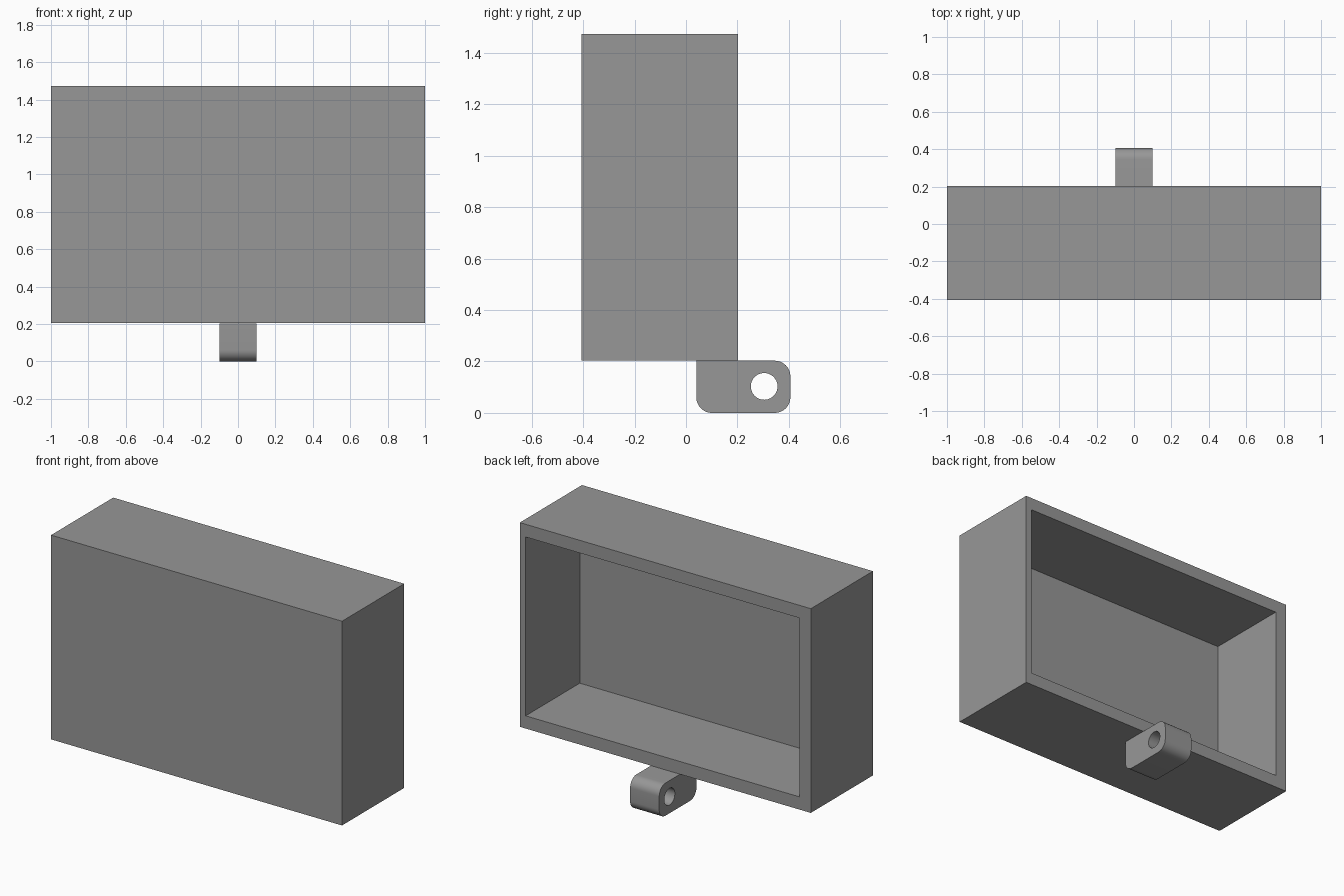
import bpy, bmesh, math
from mathutils import Vector

if "Cube" in bpy.data.objects:
    bpy.data.objects.remove(bpy.data.objects["Cube"])

grey = bpy.data.materials.new("plain_grey")
grey.diffuse_color = (0.31, 0.31, 0.31, 1)
grey.use_nodes = True
grey.node_tree.nodes["Principled BSDF"].inputs["Base Color"].default_value = grey.diffuse_color


def finish(name, bm):
    bmesh.ops.recalc_face_normals(bm, faces=bm.faces)
    mesh = bpy.data.meshes.new(name)
    bm.to_mesh(mesh)
    bm.free()
    mesh.materials.append(grey)
    obj = bpy.data.objects.new(name, mesh)
    bpy.context.collection.objects.link(obj)
    bpy.ops.object.select_all(action='DESELECT')
    obj.select_set(True)
    bpy.context.view_layer.objects.active = obj
    bpy.ops.object.shade_smooth_by_angle(angle=math.radians(30))
    return obj


# Hollow housing, open at the back: rectangular rings swept out, over the rim and in
FRONT, BACK, BOTTOM, TOP = -0.407, 0.203, 0.204, 1.473
WALL, THIN_WALL = 0.079, 0.04
outer = (-1.0, 1.0, BOTTOM, TOP)
inner = (-1.0 + WALL, 1.0 - THIN_WALL, BOTTOM + WALL, TOP - WALL)
bm = bmesh.new()
rings = []
for (x0, x1, z0, z1), y in ((outer, FRONT), (outer, BACK), (inner, BACK), (inner, FRONT + WALL)):
    rings.append([bm.verts.new((x, y, z)) for x, z in ((x0, z0), (x1, z0), (x1, z1), (x0, z1))])
for a, b in zip(rings, rings[1:]):
    for i in range(4):
        j = (i + 1) % 4
        bm.faces.new((a[i], a[j], b[j], b[i]))
bm.faces.new(rings[0])
bm.faces.new(rings[-1])
finish("housing", bm)


# Mounting lug: rounded side profile with a round hole, extruded across x
def arc(cy, cz, r, start, end, steps):
    angles = [math.radians(start + (end - start) * i / steps) for i in range(steps + 1)]
    return [(cy + r * math.cos(t), cz + r * math.sin(t)) for t in angles]


HALF, R = 0.1, 0.061
Y0, Y1, HEIGHT = 0.04, 0.406, 0.203
profile = ([(Y0, HEIGHT)] + arc(Y0 + R, R, R, 180, 270, 10)
           + arc(Y1 - R, R, R, 270, 360, 10) + arc(Y1 - R, HEIGHT - R, R, 0, 90, 10))
hole = arc(0.304, 0.103, 0.052, 0, 360, 40)[:-1]
bm = bmesh.new()
edges = []
for loop in (profile, hole):
    verts = [bm.verts.new((-HALF, y, z)) for y, z in loop]
    edges += [bm.edges.new((v, verts[(i + 1) % len(verts)])) for i, v in enumerate(verts)]
bmesh.ops.triangle_fill(bm, edges=edges, use_beauty=True, normal=Vector((1, 0, 0)))
side = bm.faces[:]
result = bmesh.ops.extrude_face_region(bm, geom=side, use_keep_orig=True)
moved = [g for g in result["geom"] if isinstance(g, bmesh.types.BMVert)]
bmesh.ops.translate(bm, verts=moved, vec=(2 * HALF, 0, 0))
finish("mounting_lug", bm)
